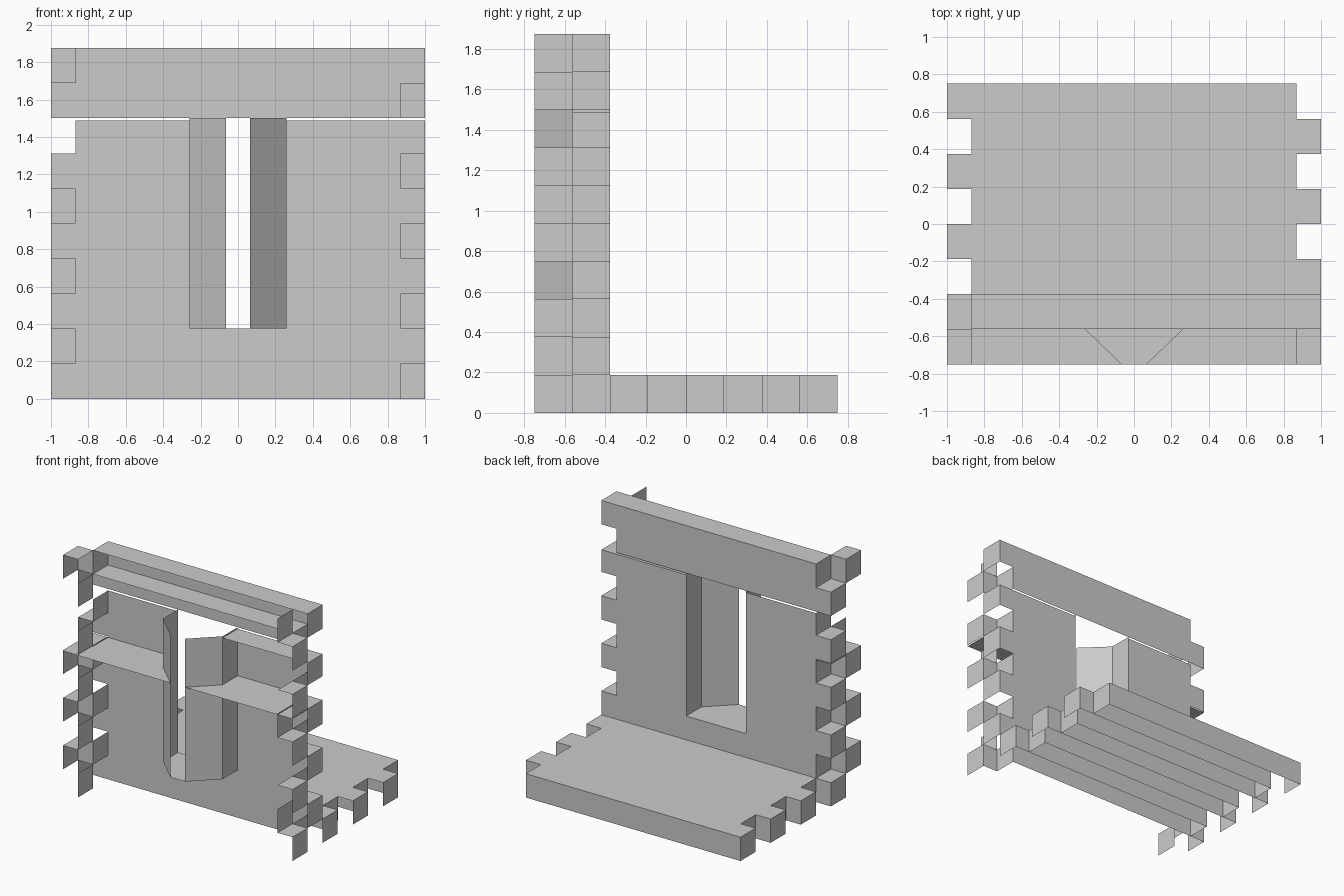
import bpy

if "Cube" in bpy.data.objects:
    bpy.data.objects.remove(bpy.data.objects["Cube"])

H = 0.1875                       # height / depth of one brick course
T = 0.87                         # where the end teeth begin
FRONT, MID, BACK = -0.75, -0.5625, -0.375
SLIT = 0.26                      # half width of the opening inside
SLIT_OUT = 0.065                 # half width of the opening outside


def make(name, polys):
    """Object from a list of polygons."""
    verts, faces = [], []
    for p in polys:
        faces.append(range(len(verts), len(verts) + len(p)))
        verts += p
    me = bpy.data.meshes.new(name)
    me.from_pydata(verts, [], [list(f) for f in faces])
    ob = bpy.data.objects.new(name, me)
    bpy.context.collection.objects.link(ob)
    return ob


def shell(x0, x1, y0, y1, z0, z1, sides):
    """Open brick: l = left, r = right, b = back, t = top."""
    quads = {
        'l': [(x0, y0, z0), (x0, y0, z1), (x0, y1, z1), (x0, y1, z0)],
        'r': [(x1, y0, z0), (x1, y1, z0), (x1, y1, z1), (x1, y0, z1)],
        'b': [(x0, y1, z0), (x0, y1, z1), (x1, y1, z1), (x1, y1, z0)],
        't': [(x0, y0, z1), (x1, y0, z1), (x1, y1, z1), (x0, y1, z1)],
    }
    return [quads[s] for s in sides]


def flat(points, z):
    return [(x, y, z) for x, y in points]


# Floor: six staggered courses, open underneath
for k in range(6):
    x0, x1 = (-T, 1) if k % 2 == 0 else (-1, T)
    y = BACK + k * H
    make("floor_course_%d" % (k + 1), shell(x0, x1, y, y + H, 0, H, 'lrbt'))

# Wall: ten staggered courses of two layers, open at the front
for i in range(10):
    odd = i % 2 == 1
    z0, z1 = i * H, (i + 1) * H
    if i == 7:
        z1 -= 0.013              # open joint below the upper band
    x0, x1 = (-T, 1) if odd else (-1, T)
    polys = shell(x0, x1, MID, BACK, z0, z1, 'lr')
    if 2 <= i <= 7:
        polys += shell(x0, -SLIT, MID, BACK, z0, z1, 'b')
        polys += shell(SLIT, x1, MID, BACK, z0, z1, 'b')
    else:
        polys += shell(x0, x1, MID, BACK, z0, z1, 'b')
    # top of the inner layer: whole on the top course, tooth only elsewhere
    if i in (8, 9):
        polys += shell(x0, x1, MID, BACK, z0, z1, 't')
    elif odd:
        polys += shell(T, 1, MID, BACK, z0, z1, 't')
    else:
        polys += shell(-1, -T, MID, BACK, z0, z1, 't')
    # outer layer: a tooth at one end and a recessed end at the other
    if odd:
        if i != 7:
            polys += shell(-1, -T, FRONT, MID, z0, z1, 'lbt')
        if i not in (3, 7):
            polys += shell(-1, T, FRONT, MID, z0, z1, 'r')
    else:
        polys += shell(T, 1, FRONT, MID, z0, z1, 'rbt')
        polys += shell(-T, 1, FRONT, MID, z0, z1, 'l')
    make("wall_course_%d" % (i + 1), polys)

# Splayed jambs and mid-height ledges on both sides of the slit
for s, side in ((-1, "left"), (1, "right")):
    plan = [(s * SLIT, BACK), (s * SLIT, MID), (s * SLIT_OUT, FRONT)]
    make("slit_jamb_" + side, [
        [(*a, 2 * H), (*b, 2 * H), (*b, 8 * H), (*a, 8 * H)]
        for a, b in zip(plan, plan[1:])])
    make("ledge_" + side, [flat(plan + [(s, FRONT), (s, BACK)], 6 * H - 0.007)])

# Upper ledge on the right and the sill of the slit
make("upper_ledge", shell(SLIT, 1, MID, BACK, 7 * H, 8 * H - 0.013, 't'))
make("slit_sill", [flat([(-SLIT, BACK), (-SLIT, MID), (-SLIT_OUT, FRONT),
                         (SLIT_OUT, FRONT), (SLIT, MID), (SLIT, BACK)], 2 * H)])
